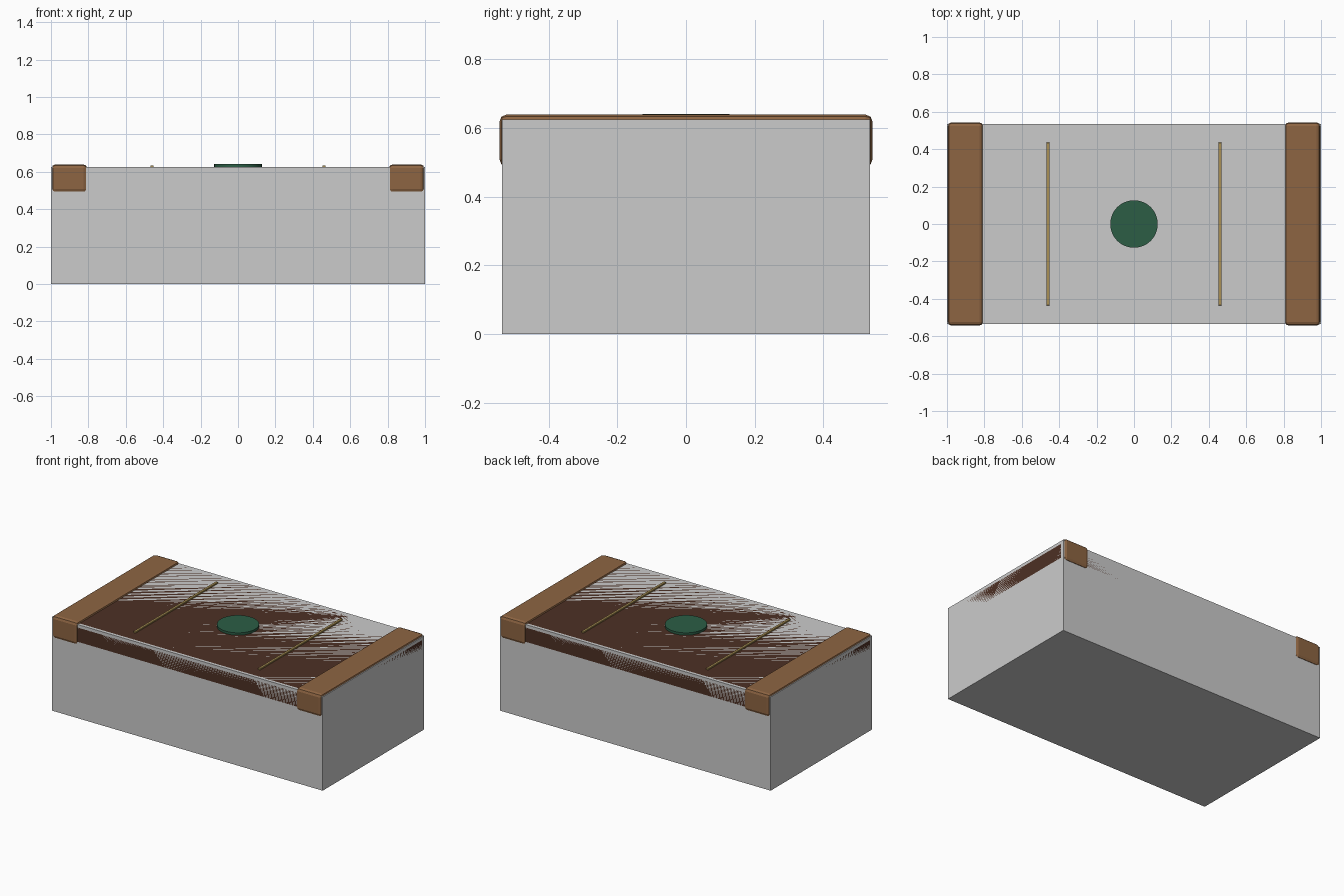
import bpy

if "Cube" in bpy.data.objects:
    bpy.data.objects.remove(bpy.data.objects["Cube"])


def material(name, rgb):
    m = bpy.data.materials.new(name)
    m.diffuse_color = (*rgb, 1)
    m.use_nodes = True
    m.node_tree.nodes["Principled BSDF"].inputs["Base Color"].default_value = m.diffuse_color
    return m


def box(name, lo, hi, mat=None, bevel=0, segments=2):
    size = [b - a for a, b in zip(lo, hi)]
    bpy.ops.mesh.primitive_cube_add(size=1, location=[(a + b) / 2 for a, b in zip(lo, hi)])
    ob = bpy.context.object
    ob.name = name
    ob.scale = size
    bpy.ops.object.transform_apply(location=False, rotation=False, scale=True)
    if mat:
        ob.data.materials.append(mat)
    if bevel:
        mod = ob.modifiers.new("rounded_edges", 'BEVEL')
        mod.width = bevel
        mod.segments = segments
    return ob


dark_brown = material("dark_leather", (0.075, 0.03, 0.018))
tan = material("tan_leather", (0.27, 0.13, 0.055))
gold = material("gold_trim", (0.4, 0.28, 0.09))
green = material("green_felt", (0.025, 0.11, 0.06))

# Grey body with a dark top slab flush with its outer faces
box("body", (-1, -0.535, 0), (1, 0.535, 0.625))
box("top_slab", (-1, -0.535, 0.49), (1, 0.535, 0.625), dark_brown, 0.02, 3)

# End bands and thin gold strips on both sides
for side, label in ((-1, "left"), (1, "right")):
    xa, xb = sorted((side * 0.807, side * 0.996))
    box(f"{label}_band", (xa, -0.543, 0.488), (xb, 0.543, 0.639), tan, 0.02, 2)
    x = side * 0.46
    box(f"{label}_strip", (x - 0.009, -0.436, 0.615), (x + 0.009, 0.436, 0.634), gold, 0.002, 1)

# Round green inlay
bpy.ops.mesh.primitive_cylinder_add(vertices=48, radius=0.127, depth=0.03, location=(0, 0, 0.626))
disc = bpy.context.object
disc.name = "round_inlay"
disc.data.materials.append(green)
bpy.ops.object.shade_smooth_by_angle()
